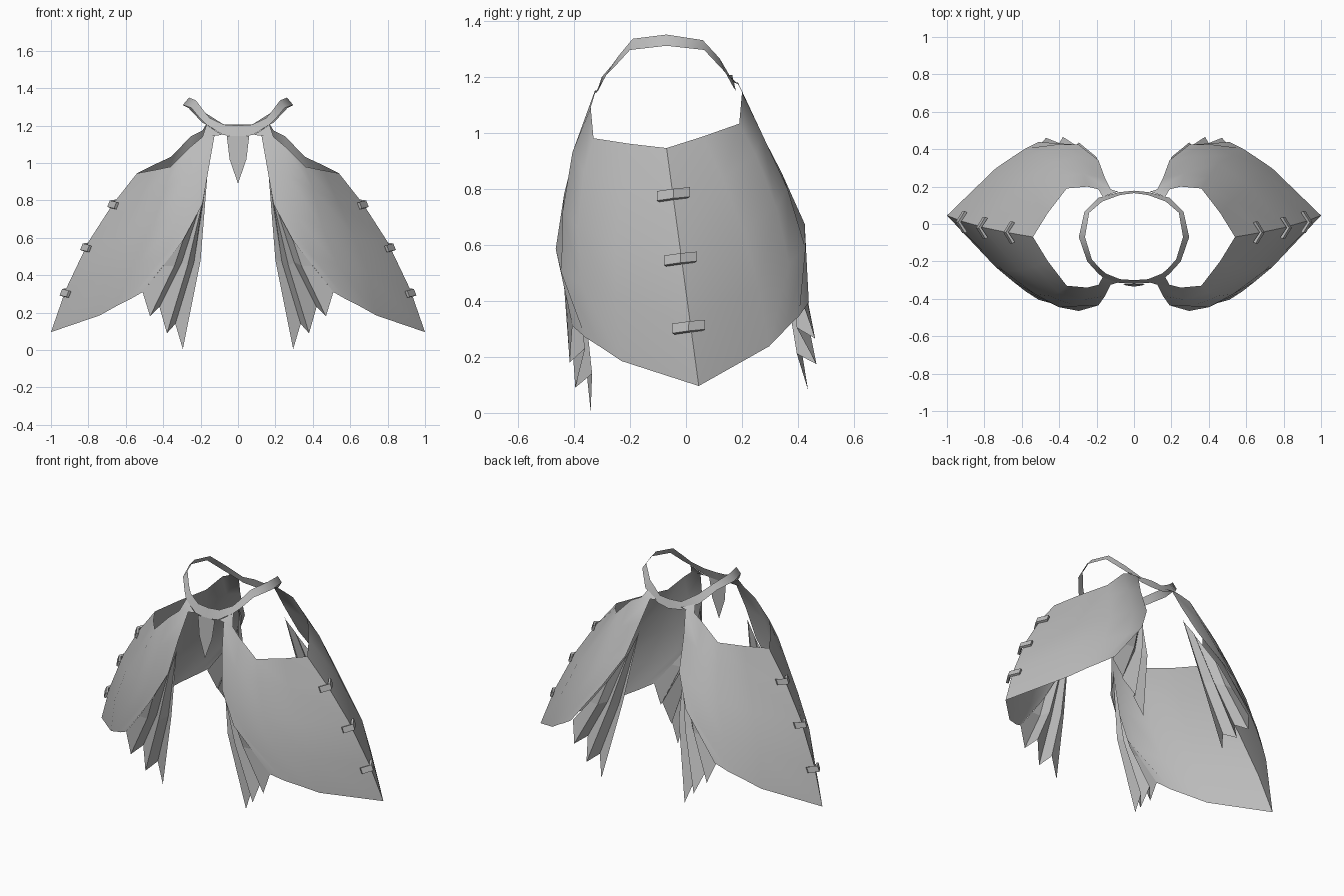
import bpy, bmesh
from mathutils import Vector

cube = bpy.data.objects.get("Cube")
if cube:
    bpy.data.objects.remove(cube, do_unlink=True)

grey = bpy.data.materials.new("cloth grey")
grey.use_nodes = True
COL = (0.5, 0.5, 0.5, 1)
grey.diffuse_color = COL
grey.node_tree.nodes["Principled BSDF"].inputs["Base Color"].default_value = COL


def centre(z):
    """Depth of the garment's middle line at a height (it leans forward)."""
    return 0.045 - 0.115 * min(1, max(-0.2, (z - 0.1) / 0.85))


def to_back(p, squash=1.0):
    """Carry a front point to its matching place on the back."""
    x, y, z = p
    half = (centre(z) - y) * squash
    fade = min(1, max(0, (1.22 - z) / 0.12))
    return (x, centre(z) + half, z + 0.2 * half * fade)


def flip(p):
    return (-p[0], p[1], p[2])


def build(name, polys, smooth=None):
    """Make one object from a list of polygons, welding shared corners."""
    bm = bmesh.new()
    for poly in polys:
        bm.faces.new([bm.verts.new(p) for p in poly])
    bmesh.ops.remove_doubles(bm, verts=bm.verts, dist=0.0005)
    bmesh.ops.recalc_face_normals(bm, faces=bm.faces)
    mid = Vector((0, -0.05, 0.4))
    if sum((f.calc_center_median() - mid).dot(f.normal) * f.calc_area() for f in bm.faces) < 0:
        bmesh.ops.reverse_faces(bm, faces=bm.faces)
    me = bpy.data.meshes.new(name)
    bm.to_mesh(me)
    bm.free()
    me.materials.append(grey)
    ob = bpy.data.objects.new(name, me)
    bpy.context.collection.objects.link(ob)
    if smooth:
        bpy.ops.object.select_all(action='DESELECT')
        ob.select_set(True)
        bpy.context.view_layer.objects.active = ob
        bpy.ops.object.shade_smooth_by_angle(angle=smooth)
    return ob


def grid(rows):
    return [(a[i], a[i + 1], b[i + 1], b[i])
            for a, b in zip(rows, rows[1:]) for i in range(len(a) - 1)]


def both_sides(name, polys, smooth=None):
    build("left_" + name, polys, smooth)
    build("right_" + name, [[flip(p) for p in q] for q in polys], smooth)


# Side panels: rows run from the arm opening to the hem, inner edge to ridge
ridge = [(x, centre(z), z) for x, z in
         ((0.54, 0.945), (0.67, 0.78), (0.80, 0.578), (0.92, 0.326), (1.0, 0.096))]
rows = [
    [(0.125, -0.325, 1.15), (0.25, -0.34, 1.09), (0.36, -0.33, 0.98), (0.46, -0.20, 0.96)],
    [(0.155, -0.385, 0.98), (0.27, -0.405, 0.93), (0.40, -0.365, 0.86), (0.53, -0.23, 0.80)],
    [(0.19, -0.435, 0.78), (0.31, -0.44, 0.72), (0.45, -0.385, 0.66), (0.62, -0.25, 0.61)],
    [(0.295, -0.465, 0.585), (0.40, -0.445, 0.50), (0.53, -0.375, 0.46), (0.70, -0.25, 0.40)],
    [(0.51, -0.405, 0.31), (0.58, -0.36, 0.27), (0.65, -0.305, 0.235), (0.74, -0.23, 0.185)],
]
front = grid([r + [d] for r, d in zip(rows, ridge)])
# Shoulder strap joining the panel to the collar
notch = (0.19, -0.325, 1.14)
front += [[(0.085, -0.313, 1.15), rows[0][0], notch, (0.168, -0.286, 1.205)],
          [rows[0][0], rows[0][1], notch]]
panel = front + [[to_back(p) for p in q] for q in front]
both_sides("panel", panel, 0.8)

# Fanned pleats under the inner edges: each line is top, middle, hem
pleat_lines = [
    [(0.30, -0.455, 0.585), (0.40, -0.43, 0.45), (0.51, -0.405, 0.31)],
    [(0.29, -0.450, 0.60), (0.34, -0.435, 0.45), (0.47, -0.415, 0.18)],
    [(0.20, -0.420, 0.78), (0.30, -0.395, 0.47), (0.42, -0.36, 0.23)],
    [(0.19, -0.425, 0.79), (0.27, -0.420, 0.45), (0.38, -0.395, 0.09)],
    [(0.17, -0.385, 0.90), (0.235, -0.37, 0.47), (0.335, -0.335, 0.14)],
    [(0.165, -0.385, 0.92), (0.20, -0.39, 0.48), (0.295, -0.34, 0.005)],
]
pleats = grid(pleat_lines)
both_sides("front_pleats", pleats)
both_sides("back_pleats", [[to_back(p, 0.95) for p in q] for q in pleats])

# Collar band: lower outer edge and upper inner edge, front to back
low = [(0, -0.32, 1.14), (0.08, -0.315, 1.15), (0.168, -0.286, 1.205), (0.20, -0.255, 1.235),
       (0.25, -0.20, 1.295), (0.295, -0.07, 1.31), (0.265, 0.065, 1.295),
       (0.19, 0.14, 1.215), (0.08, 0.17, 1.16), (0, 0.178, 1.15)]
high = [(0, -0.30, 1.20), (0.075, -0.295, 1.205), (0.15, -0.265, 1.24), (0.18, -0.24, 1.275),
        (0.225, -0.19, 1.335), (0.262, -0.07, 1.35), (0.24, 0.06, 1.33),
        (0.17, 0.12, 1.265), (0.075, 0.155, 1.205), (0, 0.165, 1.205)]
band = grid([low, high])
build("collar", band + [[flip(p) for p in q] for q in band], 0.8)

# Pointed tab hanging from the front of the collar
build("front_tab", [[(-0.06, -0.32, 1.145), (-0.045, -0.328, 1.02), (0, -0.335, 0.89),
                     (0.045, -0.328, 1.02), (0.06, -0.32, 1.145)]])

# Small bent loops across the ridge of each panel
for n, (x, y, z) in enumerate(((0.67, -0.045, 0.78), (0.815, -0.02, 0.55), (0.925, 0.01, 0.307)), 1):
    steps = ((-0.055, -0.02, -0.008), (0, 0.015, 0), (0.055, -0.02, 0.006))
    loop = grid([[(x + dx - h * 0.4, y + dy, z + dz + h) for dy, dx, dz in steps]
                 for h in (-0.017, 0.017)])
    both_sides("loop_%d" % n, loop)
    for side in ("left_", "right_"):
        mod = bpy.data.objects[side + "loop_%d" % n].modifiers.new("thickness", 'SOLIDIFY')
        mod.thickness = 0.015
        mod.offset = 0
